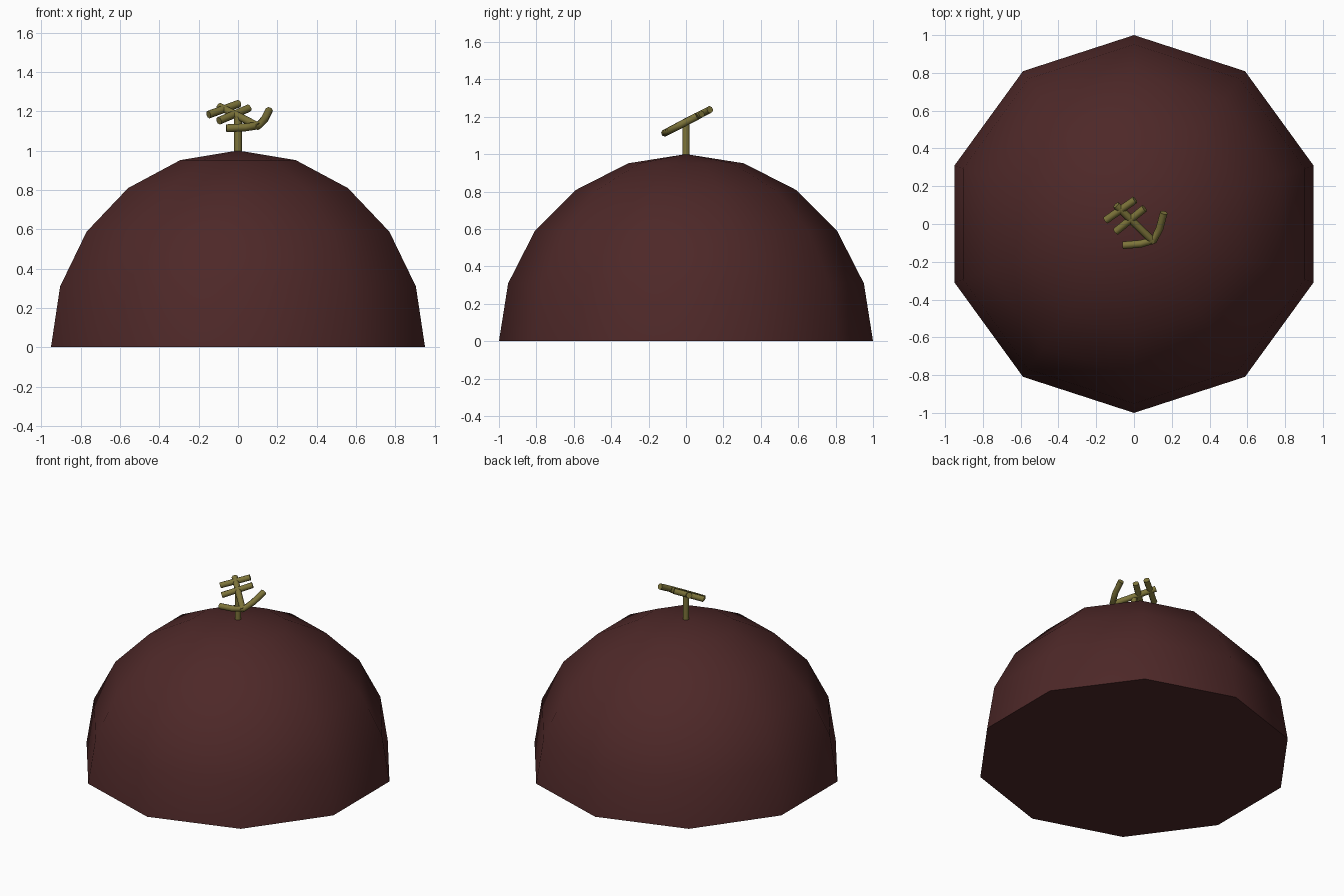
import bpy, bmesh, math
from mathutils import Vector

if "Cube" in bpy.data.objects:
    bpy.data.objects.remove(bpy.data.objects["Cube"])


def material(name, rgb):
    m = bpy.data.materials.new(name)
    m.diffuse_color = (*rgb, 1)
    m.use_nodes = True
    m.node_tree.nodes["Principled BSDF"].inputs["Base Color"].default_value = m.diffuse_color
    return m


MAROON = material("dark maroon", (0.075, 0.021, 0.021))
OLIVE = material("olive brass", (0.205, 0.175, 0.042))


def finish(name, bm, mat, angle):
    bmesh.ops.recalc_face_normals(bm, faces=bm.faces)
    me = bpy.data.meshes.new(name)
    bm.to_mesh(me)
    bm.free()
    me.materials.append(mat)
    ob = bpy.data.objects.new(name, me)
    bpy.context.collection.objects.link(ob)
    bpy.ops.object.select_all(action='DESELECT')
    ob.select_set(True)
    bpy.context.view_layer.objects.active = ob
    bpy.ops.object.shade_smooth_by_angle(angle=math.radians(angle))
    return ob


def rod(name, points, r=0.02, sides=8):
    """Capped tube through the points, mitred at its bends."""
    bm = bmesh.new()
    pts = [Vector(p) for p in points]
    rings = []
    for i, p in enumerate(pts):
        t = (pts[min(i + 1, len(pts) - 1)] - pts[max(i - 1, 0)]).normalized()
        ref = Vector((0, 1, 0)) if abs(t.z) > 0.9 else Vector((0, 0, 1))
        u = t.cross(ref).normalized()
        v = t.cross(u)
        rings.append([bm.verts.new(p + r * (math.cos(a) * u + math.sin(a) * v))
                      for a in (math.tau * k / sides for k in range(sides))])
    for a, b in zip(rings, rings[1:]):
        for k in range(sides):
            n = (k + 1) % sides
            bm.faces.new((a[k], a[n], b[n], b[k]))
    bm.faces.new(rings[0])
    bm.faces.new(rings[-1])
    return finish(name, bm, OLIVE, 50)


# Ten-sided dome with a flat underside
bm = bmesh.new()
N = 10
rings = []
for j in range(5):
    e = math.radians(18 * j)
    rings.append([bm.verts.new((math.cos(e) * math.sin(math.tau * k / N),
                                math.cos(e) * math.cos(math.tau * k / N),
                                math.sin(e))) for k in range(N)])
top = bm.verts.new((0, 0, 1))
for k in range(N):
    n = (k + 1) % N
    for a, b in zip(rings, rings[1:]):
        bm.faces.new((a[k], a[n], b[n], b[k]))
    bm.faces.new((rings[-1][k], rings[-1][n], top))
bm.faces.new(rings[0])
finish("dome", bm, MAROON, 45)


# Finial: anchor-like emblem lying in a plane tilted about x, on a post
def tilt(x, y):
    return (x, y, 1.172 + 0.52 * y)


rod("finial_post", [(0, 0, 0.98), (0, 0, 1.17)])
rod("emblem_shaft", [tilt(-0.095, 0.1), tilt(0.105, -0.095)])
rod("emblem_upper_bar", [tilt(-0.15, 0.02), tilt(0.005, 0.128)])
rod("emblem_lower_bar", [tilt(-0.097, -0.04), tilt(0.055, 0.083)])
rod("emblem_arc", [tilt(-0.06, -0.113), tilt(0.035, -0.105),
                   tilt(0.105, -0.085), tilt(0.135, -0.025), tilt(0.158, 0.06)])
